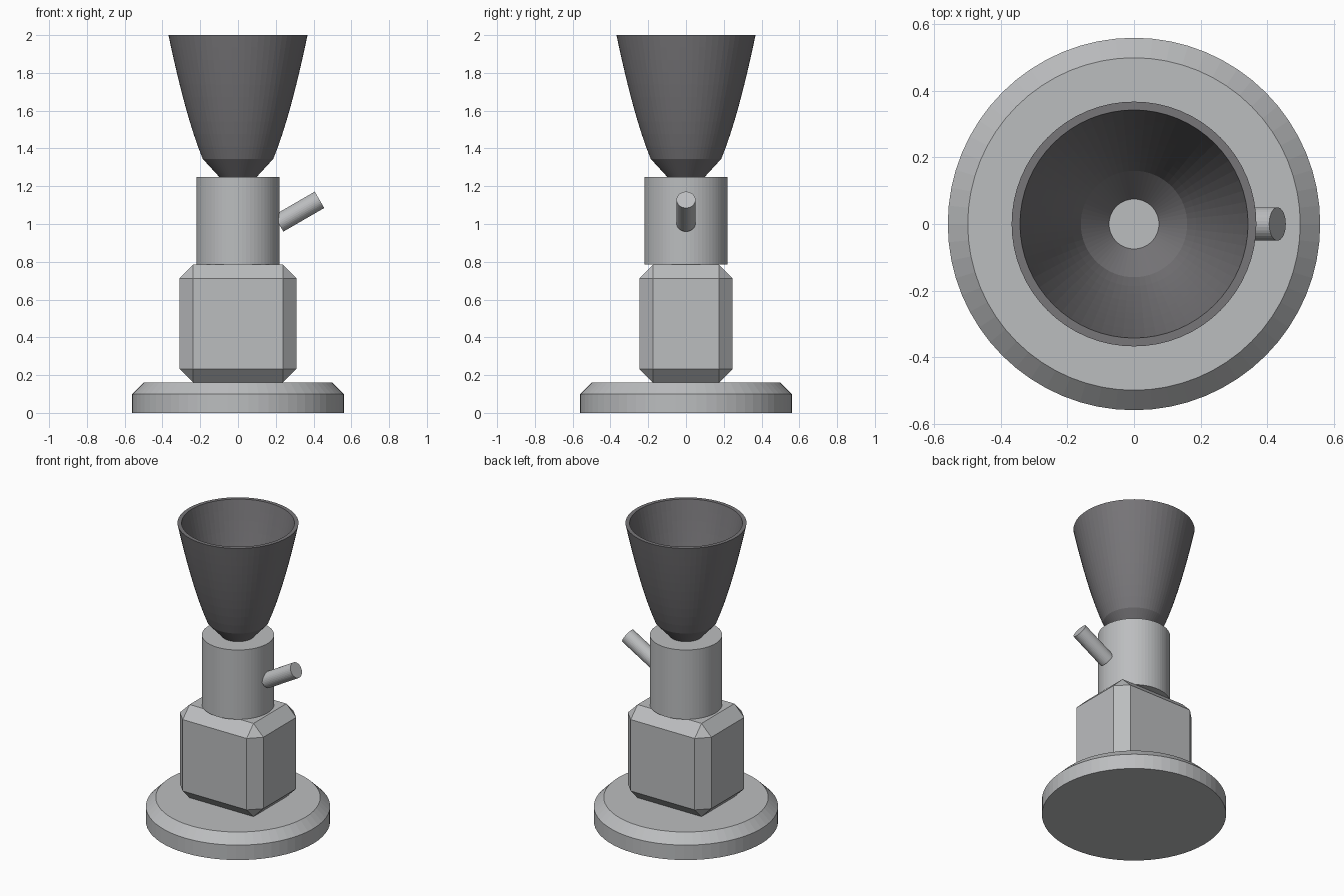
import bpy
import bmesh
import math
from mathutils import Matrix, Vector

SEGMENTS = 64

if "Cube" in bpy.data.objects:
    bpy.data.objects.remove(bpy.data.objects["Cube"], do_unlink=True)


def make_material(name, colour):
    mat = bpy.data.materials.new(name)
    mat.use_nodes = True
    mat.diffuse_color = (*colour, 1)
    mat.node_tree.nodes["Principled BSDF"].inputs["Base Color"].default_value = (*colour, 1)
    return mat


light_grey = make_material("light grey metal", (0.50, 0.51, 0.52))
dark_grey = make_material("dark grey metal", (0.185, 0.18, 0.19))


def add_object(name, bm, mat):
    bmesh.ops.recalc_face_normals(bm, faces=bm.faces)
    mesh = bpy.data.meshes.new(name)
    bm.to_mesh(mesh)
    bm.free()
    mesh.materials.append(mat)
    obj = bpy.data.objects.new(name, mesh)
    bpy.context.collection.objects.link(obj)
    return obj


def lathe(name, profile, mat, closed=False):
    """Revolve (radius, height) points; open profiles get end caps."""
    bm = bmesh.new()
    rings = []
    for r, z in profile:
        angles = [2 * math.pi * i / SEGMENTS for i in range(SEGMENTS)]
        rings.append([bm.verts.new((r * math.cos(a), r * math.sin(a), z)) for a in angles])
    pairs = list(zip(rings, rings[1:]))
    if closed:
        pairs.append((rings[-1], rings[0]))
    else:
        bm.faces.new(rings[0])
        bm.faces.new(rings[-1])
    for low, high in pairs:
        for i in range(SEGMENTS):
            j = (i + 1) % SEGMENTS
            bm.faces.new((low[i], low[j], high[j], high[i]))
    return add_object(name, bm, mat)


# Round base with chamfered top
lathe("base", [(0.56, 0), (0.56, 0.1), (0.5, 0.16)], light_grey)

# Chamfered block body
bm = bmesh.new()
bmesh.ops.create_cube(bm, size=1)
bmesh.ops.scale(bm, vec=(0.62, 0.494, 0.625), verts=bm.verts)
bmesh.ops.translate(bm, vec=(0, 0, 0.4725), verts=bm.verts)
bmesh.ops.bevel(bm, geom=bm.edges[:], offset=0.073, offset_type='OFFSET',
                segments=1, affect='EDGES')
add_object("body", bm, light_grey)

# Cylindrical neck
lathe("neck", [(0.22, 0.785), (0.22, 1.25)], light_grey)

# Tilted lever on the left side of the neck
tilt = math.radians(30)
direction = Vector((math.cos(tilt), 0, math.sin(tilt)))
start = Vector((0.215, 0, 1.003))
length = 0.25
bm = bmesh.new()
bmesh.ops.create_cone(bm, cap_ends=True, segments=32, radius1=0.05, radius2=0.05, depth=length)
place = Matrix.Translation(start + direction * length / 2) @ Matrix.Rotation(math.pi / 2 - tilt, 4, 'Y')
bmesh.ops.transform(bm, matrix=place, verts=bm.verts)
add_object("lever", bm, light_grey)


# Hollow flared funnel: short cone, then a parabolic bell
def bell(throat, mouth, steps=10):
    points = []
    for i in range(steps + 1):
        t = i / steps
        r = math.sqrt(throat ** 2 + (mouth ** 2 - throat ** 2) * t)
        points.append((r, 1.345 + 0.655 * t))
    return points


outer = [(0.1, 1.25)] + bell(0.187, 0.368)
inner = [(0.075, 1.25)] + bell(0.16, 0.343)
lathe("funnel", outer + inner[::-1], dark_grey, closed=True)
